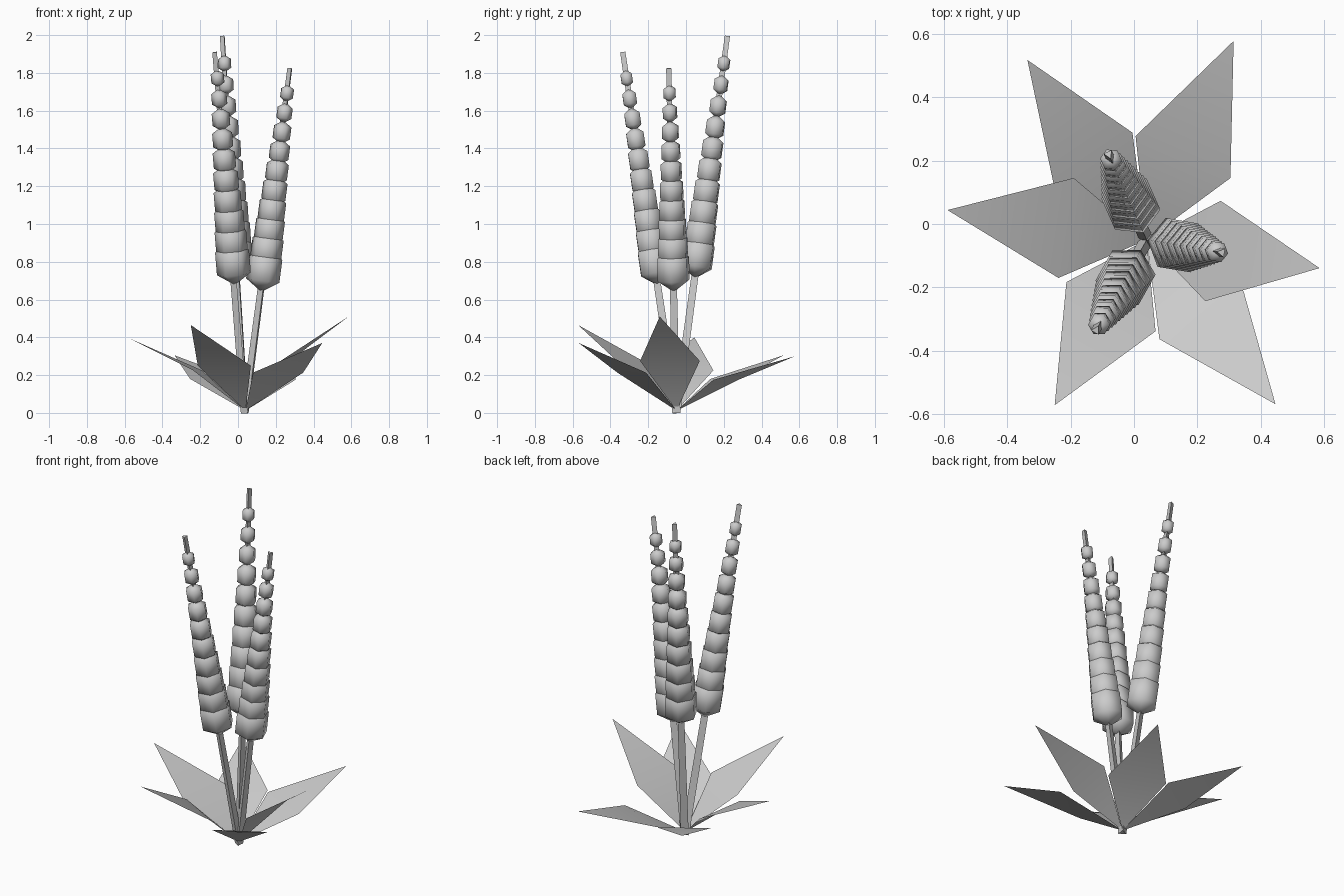
import bpy, bmesh, math
from mathutils import Vector, Matrix

if "Cube" in bpy.data.objects:
    bpy.data.objects.remove(bpy.data.objects["Cube"])

BASE = Vector((0.04, -0.05, 0.0))

grey = bpy.data.materials.new("light_grey")
grey.diffuse_color = (0.6, 0.6, 0.6, 1)
grey.use_nodes = True
grey.node_tree.nodes["Principled BSDF"].inputs["Base Color"].default_value = grey.diffuse_color


def finish(bm, name, smooth=True):
    me = bpy.data.meshes.new(name)
    bm.to_mesh(me)
    bm.free()
    me.materials.append(grey)
    for p in me.polygons:
        p.use_smooth = smooth
    ob = bpy.data.objects.new(name, me)
    bpy.context.collection.objects.link(ob)
    return ob


# Three leaning flower spikes: thin tapered stalk plus ten shrinking kernels
def spike(n, tip):
    tip = Vector(tip)
    axis = tip - BASE
    rot = axis.to_track_quat('Z', 'Y').to_matrix().to_4x4()
    bm = bmesh.new()
    bmesh.ops.create_cone(bm, cap_ends=True, segments=3, radius1=0.025,
                          radius2=0.016, depth=axis.length,
                          matrix=Matrix.Translation((BASE + tip) / 2) @ rot)
    finish(bm, f"stalk_{n}", False)

    bm = bmesh.new()
    for i in range(10):
        f = i / 9
        r = 0.104 + (0.040 - 0.104) * f
        centre = BASE + axis * (0.417 + 0.51 * f)
        bmesh.ops.create_uvsphere(
            bm, u_segments=6, v_segments=3, radius=1,
            matrix=Matrix.Translation(centre) @ rot
            @ Matrix.Diagonal((r, r, r * 1.17, 1)))
    finish(bm, f"flower_kernels_{n}")


for n, tip in enumerate([(-0.08, 0.22, 1.995), (-0.12, -0.335, 1.91),
                         (0.277, -0.09, 1.825)], 1):
    spike(n, tip)


# Kite-shaped leaves, bent across their widest point
def leaf(n, tip, a, b, side_z):
    bm = bmesh.new()
    v = [bm.verts.new(p) for p in (BASE + Vector((0, 0, 0.012)),
                                   (*a, side_z), tip, (*b, side_z))]
    bm.faces.new((v[0], v[1], v[3]))
    bm.faces.new((v[1], v[2], v[3]))
    for f in bm.faces:
        f.normal_update()
        if f.normal.z < 0:
            f.normal_flip()
    finish(bm, f"leaf_{n}")


LEAVES = [
    ((0.314, 0.577, 0.30), (0.304, 0.145), (0.005, 0.277), 0.175),
    ((-0.336, 0.517, 0.305), (-0.254, 0.129), (-0.005, 0.288), 0.18),
    ((-0.588, 0.044, 0.40), (-0.19, 0.145), (-0.238, -0.17), 0.225),
    ((-0.25, -0.571, 0.465), (-0.213, -0.183), (0.068, -0.338), 0.25),
    ((0.446, -0.568, 0.37), (0.08, -0.363), (0.345, -0.211), 0.213),
    ((0.585, -0.139, 0.51), (0.273, 0.073), (0.225, -0.243), 0.275),
]
for n, spec in enumerate(LEAVES, 1):
    leaf(n, *spec)
